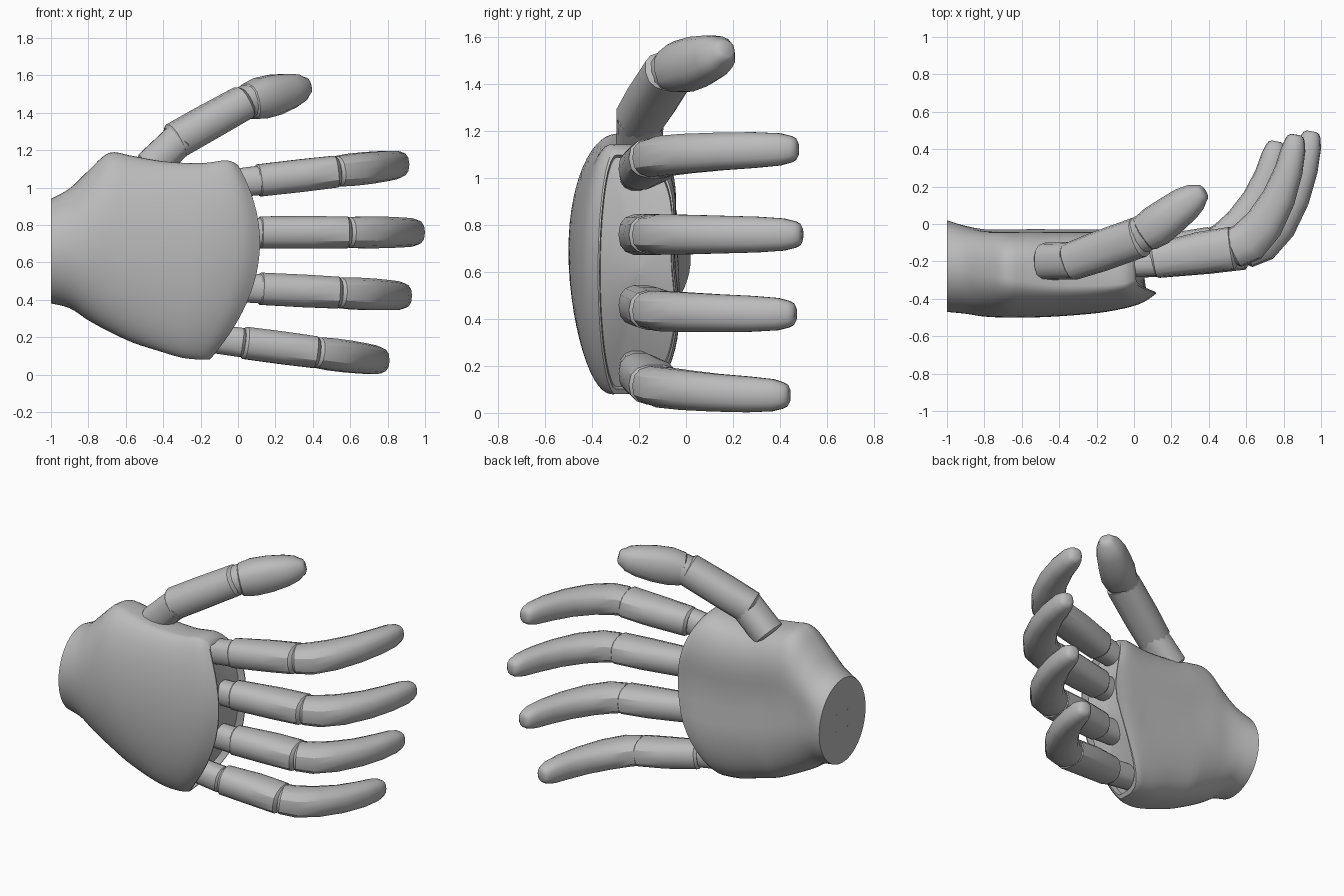
import bpy, bmesh, math
from mathutils import Vector

cube = bpy.data.objects.get("Cube")
if cube:
    bpy.data.objects.remove(cube, do_unlink=True)

GREY = (0.5, 0.5, 0.5, 1)
mat = bpy.data.materials.new("matte grey")
mat.use_nodes = True
mat.diffuse_color = GREY
mat.node_tree.nodes["Principled BSDF"].inputs["Base Color"].default_value = GREY
parts = []


def spow(v, p):
    return math.copysign(abs(v) ** p, v)


def loft(name, rings):
    """Skin closed rings of equal length and cap both ends."""
    bm = bmesh.new()
    rows = [[bm.verts.new(p) for p in ring] for ring in rings]
    n = len(rows[0])
    for a, b in zip(rows, rows[1:]):
        for i in range(n):
            j = (i + 1) % n
            bm.faces.new((a[i], a[j], b[j], b[i]))
    bm.faces.new(rows[0])
    bm.faces.new(rows[-1])
    bmesh.ops.recalc_face_normals(bm, faces=bm.faces)
    mesh = bpy.data.meshes.new(name)
    bm.to_mesh(mesh)
    bm.free()
    mesh.materials.append(mat)
    ob = bpy.data.objects.new(name, mesh)
    bpy.context.collection.objects.link(ob)
    parts.append(ob)


def limb(name, stations, sides=14):
    """Tube through (centre, half width, half depth) stations, with rounded ends."""
    pts = [Vector(s[0]) for s in stations]
    rings = []

    def ring(c, t, w, d):
        side = (Vector((0, 0, 1)) - t * t.z).normalized()
        out = side.cross(t)
        angles = [2 * math.pi * (i + 0.5) / sides for i in range(sides)]
        rings.append([c + side * w * spow(math.cos(a), 0.8)
                      + out * d * spow(math.sin(a), 0.8) for a in angles])

    last = len(pts) - 1
    for k, (_, w, d) in enumerate(stations):
        t = (pts[min(k + 1, last)] - pts[max(k - 1, 0)]).normalized()
        if k == 0:
            ring(pts[k] - t * 0.015, t, w * 0.85, d * 0.85)
        ring(pts[k], t, w, d)
        if k == last:
            ring(pts[k] + t * 0.018, t, w * 0.82, d * 0.82)
            ring(pts[k] + t * 0.028, t, w * 0.5, d * 0.5)
    loft(name, rings)


# Palm: slanted, bowed sections from the wrist to the knuckle edge
# top x, top z, bottom x, bottom z, bow, front y, widest y, back y
SECTIONS = [
    (-1.0, .94, -1.0, .38, 0, -.47, -.23, .02),
    (-.9, .995, -.9, .355, 0, -.48, -.25, -.005),
    (-.8, 1.09, -.8, .29, 0, -.495, -.27, -.02),
    (-.69, 1.185, -.69, .23, 0, -.5, -.29, -.02),
    (-.57, 1.17, -.56, .17, .02, -.5, -.31, -.02),
    (-.4, 1.14, -.42, .125, .06, -.49, -.33, -.02),
    (-.2, 1.13, -.3, .09, .1, -.47, -.33, -.02),
    (-.06, 1.145, -.2, .08, .15, -.43, -.32, -.02),
    (0, 1.12, -.15, .08, .185, -.375, -.3, -.03),
]


def smooth_rows(rows, steps=4):
    """Catmull-Rom interpolation between the rows."""
    out = []
    for k in range(len(rows) - 1):
        quad = rows[max(k - 1, 0)], rows[k], rows[k + 1], rows[min(k + 2, len(rows) - 1)]
        for i in range(steps):
            t = i / steps
            out.append(tuple(b + t / 2 * (c - a + t * (2 * a - 5 * b + 4 * c - d
                             + t * (3 * (b - c) + d - a))) for a, b, c, d in zip(*quad)))
    return out + [rows[-1]]


def palm_ring(xt, zt, xb, zb, bow, yf, ym, yb, scale=1.0, push=0.0, n=56):
    zc, h = (zt + zb) / 2, (zt - zb) / 2
    yc = (yf + yb) / 2
    boxy = min(1.0, max(0.0, (-ym - 0.23) / 0.08))
    ring = []
    for i in range(n):
        a = 2 * math.pi * i / n
        c, s = math.cos(a), math.sin(a)
        if c < 0:
            y = ym + (ym - yf) * c
        else:
            y = ym + (yb - ym) * c ** (1 - 0.45 * boxy)
            s = spow(s, 1 - 0.3 * boxy)
            # hollow of the hand
            y -= 0.03 * boxy * math.exp(-((s - 0.15) / 0.35) ** 2)
        y = yc + (y - yc) * scale
        s *= scale
        x = xb + (xt - xb) * (s + 1) / 2 + bow * (1 - s * s - 0.4 * max(0, y - ym))
        ring.append(Vector((x - push, y, zc + h * s)))
    return ring


rings = [palm_ring(*s) for s in smooth_rows(SECTIONS)]
# Thin rim, then a shallow recess behind the knuckles
for scale, push in ((.96, 0), (.94, .05), (.5, .06), (.05, .06)):
    rings.append(palm_ring(*SECTIONS[-1], scale=scale, push=push))
loft("palm", rings)

# Wrist screws
circle = [(math.cos(k * math.pi / 4) * .009, math.sin(k * math.pi / 4) * .009) for k in range(8)]
for sy in (-1, 1):
    for sz in (-1, 1):
        c = Vector((-1.001, -.225 + .06 * sy, .66 + .055 * sz))
        loft("wrist_screw", [[c + Vector((dx, y, z)) for y, z in circle] for dx in (0, .006)])


# Fingers: knuckle, lower segment, hinge and curled tip
# fraction along the finger, y, half width, half depth
KNUCKLE = [(-.04, -.215, .078, .07), (.16, -.205, .08, .078)]
LOWER = [(0, -.197, .088, .092), (.28, -.155, .089, .112), (.48, -.13, .087, .115)]
TIP = [(.61, -.132, .083, .107), (.7, -.095, .087, .114), (.8, 0, .086, .105),
       (.89, .14, .082, .09), (.95, .285, .078, .076), (.98, .4, .07, .065),
       (.99, .45, .057, .052)]
FINGERS = {  # base x, base z, tip x, tip z, tip reach, lower segment start
    "index": (0, 1.025, .87, 1.125, 1, .13),
    "middle": (.02, .76, .955, .76, 1.04, .11),
    "ring": (0, .465, .885, .42, .98, .14),
    "little": (-.12, .19, .765, .073, .92, .18),
}
for name, (bx, bz, tx, tz, reach, start) in FINGERS.items():
    def place(rows, shift=0.0):
        return [((bx + (tx - bx) * (u + shift), y * reach if y > 0 else y,
                  bz + (tz - bz) * (u + shift)), w, d) for u, y, w, d in rows]
    limb(name + "_knuckle", place(KNUCKLE))
    limb(name + "_lower_segment", place(LOWER[:1], start) + place(LOWER[1:], .12))
    limb(name + "_tip_segment", place(TIP))
    hinge, w, d = place([(.61, -.12, .075, .095)])[0]
    c = Vector(hinge)
    limb(name + "_hinge", [(c - Vector((.05, .01, 0)), w, d), (c + Vector((.05, .01, 0)), w, d)])

# Thumb
limb("thumb_base", [((-.47, -.2, 1.11), .092, .1), ((-.305, -.195, 1.265), .092, .1)])
limb("thumb_lower_segment", [((-.335, -.2, 1.25), .098, .102), ((-.18, -.145, 1.338), .097, .11),
                             ((.03, -.07, 1.455), .093, .11)])
limb("thumb_hinge", [((-.01, -.08, 1.435), .085, .1), ((.09, -.03, 1.475), .092, .1)])
limb("thumb_tip_segment", [((.06, -.05, 1.46), .098, .102), ((.12, -.01, 1.477), .112, .112),
                           ((.2, .05, 1.497), .11, .105), ((.28, .11, 1.518), .094, .094),
                           ((.33, .145, 1.532), .076, .076), ((.355, .16, 1.54), .055, .055)])

# Shading: smooth surfaces with sharp edges kept
bpy.ops.object.select_all(action="DESELECT")
for ob in parts:
    ob.select_set(True)
bpy.context.view_layer.objects.active = parts[0]
bpy.ops.object.shade_smooth_by_angle(angle=math.radians(32))
